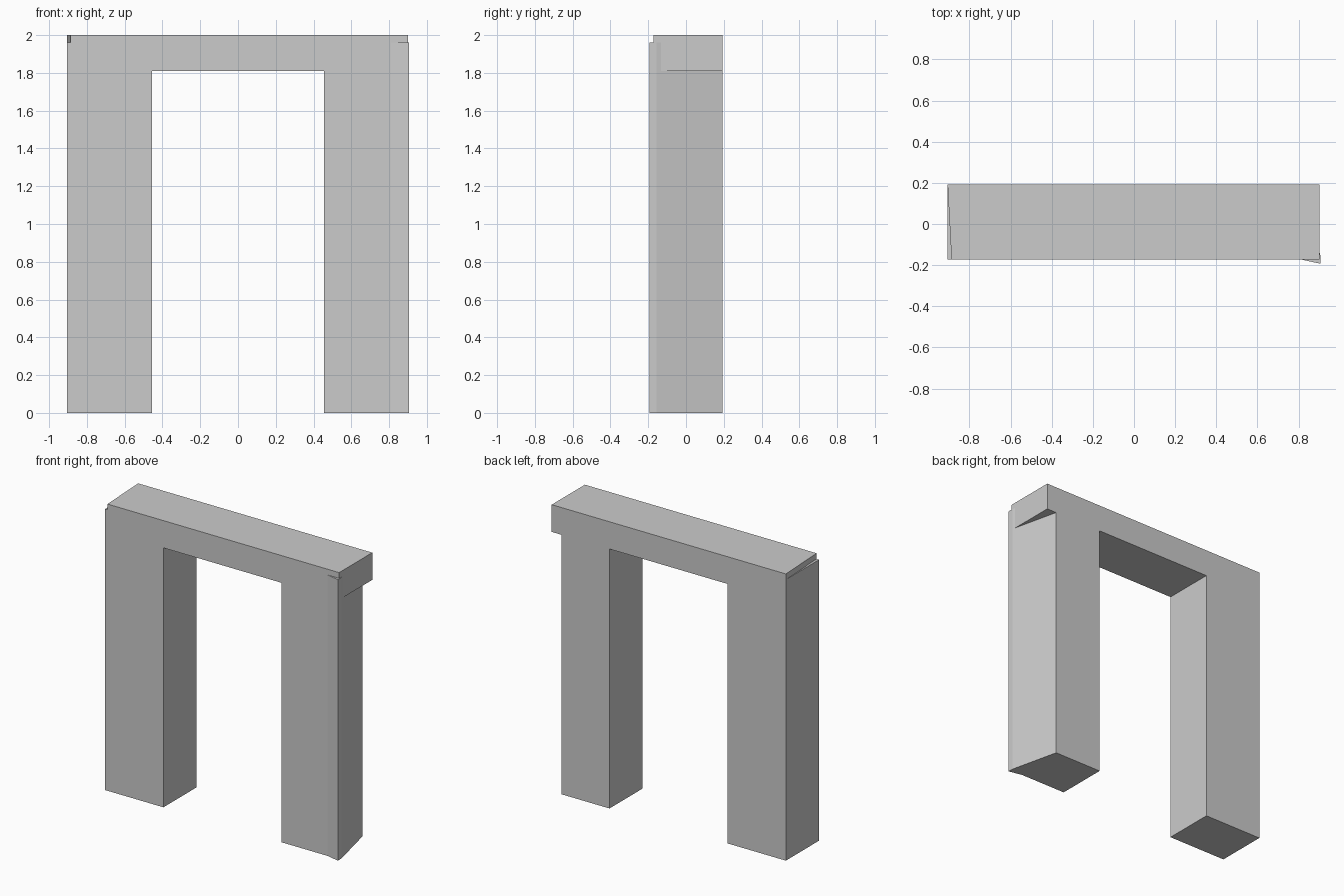
import bpy
import bmesh

cube = bpy.data.objects.get("Cube")
if cube:
    bpy.data.objects.remove(cube, do_unlink=True)

# Single plain grey
grey = bpy.data.materials.new("plain grey")
grey.use_nodes = True
colour = (0.6, 0.6, 0.6, 1)
grey.diffuse_color = colour
grey.node_tree.nodes["Principled BSDF"].inputs["Base Color"].default_value = colour

FRONT, BACK = -0.172, 0.193
OUTER, INNER = 0.906, 0.455
TOP, SHOULDER, SOFFIT = 2.0, 1.96, 1.81


def prism(name, outline, bottom, top):
    """Extrude a plan outline straight up."""
    bm = bmesh.new()
    base = bm.faces.new([bm.verts.new((x, y, bottom)) for x, y in outline])
    result = bmesh.ops.extrude_face_region(bm, geom=[base], use_keep_orig=True)
    for v in result["geom"]:
        if isinstance(v, bmesh.types.BMVert):
            v.co.z = top
    bmesh.ops.recalc_face_normals(bm, faces=bm.faces)
    mesh = bpy.data.meshes.new(name)
    bm.to_mesh(mesh)
    bm.free()
    mesh.materials.append(grey)
    obj = bpy.data.objects.new(name, mesh)
    bpy.context.collection.objects.link(obj)
    return obj


# Plain pillar
prism("right_pillar", [(-OUTER, FRONT), (-INNER, FRONT), (-INNER, BACK), (-OUTER, BACK)],
      0, SHOULDER)

# Pillar with a flared front corner and a slanting outer side
prism("left_pillar", [(INNER, FRONT), (0.81, FRONT), (OUTER, -0.193), (OUTER, -0.155),
                      (0.825, BACK), (INNER, BACK)], 0, SHOULDER)

# Lintel, slightly skewed at the plain end
prism("lintel", [(-0.887, FRONT), (0.901, FRONT), (0.901, BACK), (-OUTER, BACK)],
      SOFFIT, TOP)
